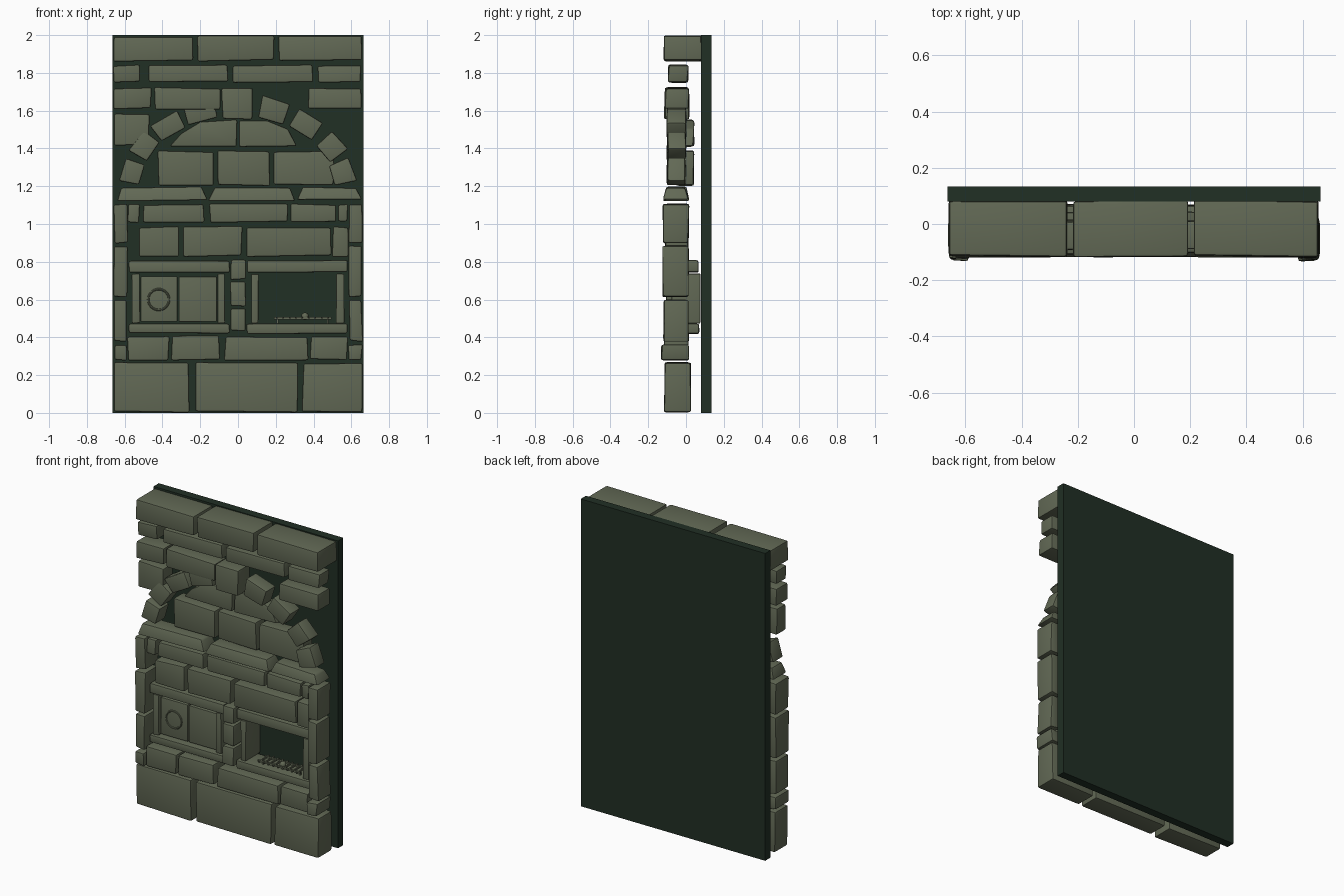
import bpy, bmesh, math, random
from mathutils import Vector, Matrix

if "Cube" in bpy.data.objects:
    bpy.data.objects.remove(bpy.data.objects["Cube"])

random.seed(4)

def material(name, rgb):
    m = bpy.data.materials.new(name)
    m.diffuse_color = (*rgb, 1)
    m.use_nodes = True
    m.node_tree.nodes["Principled BSDF"].inputs["Base Color"].default_value = m.diffuse_color
    return m

STONE = material("olive stone", (0.122, 0.141, 0.091))
DARK = material("dark green backing", (0.015, 0.029, 0.018))

def finish(name, bm, mat):
    bmesh.ops.recalc_face_normals(bm, faces=bm.faces[:])
    me = bpy.data.meshes.new(name)
    bm.to_mesh(me)
    bm.free()
    me.materials.append(mat)
    ob = bpy.data.objects.new(name, me)
    bpy.context.collection.objects.link(ob)
    return ob

def smooth(ob):
    bpy.ops.object.select_all(action='DESELECT')
    ob.select_set(True)
    bpy.context.view_layer.objects.active = ob
    bpy.ops.object.shade_smooth_by_angle(angle=math.radians(40))

def slab(name, pts, yf, yb, bevel=0.012, jit=0.005, lean=0.0, mat=STONE):
    """Worn stone: an (x, z) outline extruded from yf to yb, jittered, bevelled."""
    bm = bmesh.new()
    zmid = sum(p[1] for p in pts) / len(pts)
    r = lambda: random.uniform(-jit, jit)
    rings = []
    off = [(r(), r()) for _ in pts]
    for y, s in ((yf, 1), (yb, -1)):
        rings.append([bm.verts.new((x + o[0],
                                    y + r() + (s * lean if z > zmid else 0),
                                    z + o[1])) for (x, z), o in zip(pts, off)])
    a, b = rings
    bm.faces.new(a)
    bm.faces.new(b[::-1])
    n = len(pts)
    for i in range(n):
        bm.faces.new((a[i], b[i], b[(i + 1) % n], a[(i + 1) % n]))
    if bevel:
        bmesh.ops.bevel(bm, geom=bm.edges[:], offset=bevel, segments=2,
                        profile=0.6, affect='EDGES', clamp_overlap=True)
    ob = finish(name, bm, mat)
    if bevel:
        smooth(ob)
    return ob

def box(name, x0, x1, z0, z1, yf, yb, **kw):
    return slab(name, [(x0, z0), (x1, z0), (x1, z1), (x0, z1)], yf, yb, **kw)

def row(name, z0, z1, yf, yb, spans, **kw):
    for i, (x0, x1) in enumerate(spans):
        box(f"{name}_{i + 1}", x0, x1, z0, z1, yf, yb, **kw)

# backing board
box("backing_board", -0.664, 0.664, 0, 2, 0.08, 0.134, bevel=0, jit=0, mat=DARK)

# stone courses, bottom to top
row("base_stone", 0.005, 0.265, -0.113, 0.025, [(-.66, -.26), (-.23, .315), (.342, .66)])
row("lower_stone", 0.28, 0.405, -0.113, 0.01,
    [(-.585, -.365), (-.35, -.1), (-.07, .37), (.382, .58)])
row("upper_stone", 0.83, 0.985, -0.11, 0.01,
    [(-.52, -.31), (-.29, .02), (.04, .49), (.5, .58)])
row("under_ledge_stone", 1.01, 1.105, -0.105, 0.01,
    [(-.585, -.52), (-.505, -.18), (-.15, .265), (.28, .52), (.53, .58)])
row("arch_fill_stone", 1.205, 1.385, -0.055, 0.04, [(-.425, -.13), (-.11, .165), (.19, .505)])
row("shoulder_stone", 1.42, 1.58, -0.095, 0.0, [(-.655, -.47)])
row("over_arch_stone", 1.61, 1.72, -0.11, 0.012, [(-.655, -.46), (-.44, -.09), (.37, .652)])
row("frieze_stone", 1.75, 1.84, -0.093, 0.01,
    [(-.658, -.515), (-.478, -.055), (-.03, .395), (.42, .652)])
row("top_stone", 1.865, 1.995, -0.115, 0.083, [(-.66, -.24), (-.215, .19), (.215, .656)])

# cut stones that fill the head of the arch
slab("arch_head_left", [(-.36, 1.415), (-.005, 1.405), (-.005, 1.55), (-.2, 1.545), (-.3, 1.48)],
     -0.05, 0.04)
slab("arch_head_right", [(.01, 1.405), (.315, 1.41), (.27, 1.5), (.16, 1.55), (.01, 1.55)],
     -0.05, 0.04)

# sloped mantel ledge
for i, (x0, x1) in enumerate([(-.645, -.165), (-.155, .305), (.315, .655)]):
    slab(f"mantel_ledge_{i + 1}", [(x0, 1.125), (x1, 1.125), (x1 - .03, 1.195), (x0 + .03, 1.195)],
         -0.12, 0.015, lean=0.016)

# corner columns
for side, name in ((-1, "left"), (1, "right")):
    for i, (z0, z1, yf) in enumerate([(.28, .36, -.13), (.38, .6, -.118),
                                      (.615, .885, -.123), (.9, 1.107, -.122)]):
        xs = sorted((side * .657, side * .587))
        box(f"{name}_column_{i + 1}", xs[0], xs[1], z0, z1, yf, 0.013)

# arch stones: centre x, centre z, width, height, tilt
arch = [(-.56, 1.275, .125, .105, 73), (-.493, 1.413, .135, .11, 57),
        (-.367, 1.52, .16, .105, 31), (-.2, 1.6, .165, .115, 15),
        (-.006, 1.635, .165, .16, 0), (.188, 1.6, .15, .12, -17),
        (.36, 1.525, .155, .11, -31), (.493, 1.405, .125, .12, -50),
        (.553, 1.273, .125, .115, -72)]
for i, (cx, cz, w, h, deg) in enumerate(arch):
    t = math.radians(deg)
    pts = [(cx + u * math.cos(t) - v * math.sin(t), cz + u * math.sin(t) + v * math.cos(t))
           for u, v in ((-w * .47, -h / 2), (w * .47, -h / 2), (w * .5, h / 2), (-w * .5, h / 2))]
    key = i == 4
    slab("keystone" if key else f"arch_stone_{i + 1}", pts,
         -0.115 if key else -0.1, 0.015 if key else 0.0)

# centre pier between the ovens
for i, (z0, z1) in enumerate([(.435, .557), (.565, .7), (.708, .808)]):
    box(f"centre_pier_{i + 1}", -.04, .038, z0, z1, -.105, .01)

# oven surrounds
for name, x0, x1 in (("left", -.58, -.045), ("right", .045, .58)):
    box(f"{name}_lintel", x0, x1, .743, .807, -.085, .065, jit=.003)
    box(f"{name}_sill", x0, x1, .42, .472, -.085, .07, jit=.003)
    for s, j0, j1 in (("inner", .07, .108), ("outer", .52, .562)):
        a, b = (j0, j1) if x0 > 0 else (-j1, -j0)
        box(f"{name}_{s}_jamb", a, b, .475, .737, -.075, .075, bevel=.006, jit=.002)

# closed oven doors with a ring
for name, x0, x1 in (("left", -.515, -.32), ("right", -.312, -.112)):
    box(f"oven_door_{name}", x0, x1, .482, .722, -.06, .07, bevel=.006, jit=.001)
bpy.ops.mesh.primitive_torus_add(location=(-.42, -.06, .6), rotation=(math.pi / 2, 0, 0),
                                 major_radius=.055, minor_radius=.006,
                                 major_segments=32, minor_segments=8)
ring = bpy.context.object
ring.name = "oven_door_ring"
ring.data.materials.append(STONE)
smooth(ring)

# fire grate with bars and a small knob
for i, y in enumerate((-.07, 0.0)):
    box(f"grate_rail_{i + 1}", .19, .495, .495, .507, y, y + .01, bevel=0, jit=0)
for i in range(9):
    x = .205 + i * .034
    box(f"grate_bar_{i + 1}", x - .004, x + .004, .495, .505, -.08, .03, bevel=0, jit=0)
for i, x in enumerate((.21, .475)):
    box(f"grate_foot_{i + 1}", x - .005, x + .005, .468, .497, -.045, -.035, bevel=0, jit=0)
bpy.ops.mesh.primitive_uv_sphere_add(segments=12, ring_count=8, radius=.02, location=(.355, -.045, .511))
knob = bpy.context.object
knob.name = "grate_knob"
knob.data.materials.append(STONE)
smooth(knob)
